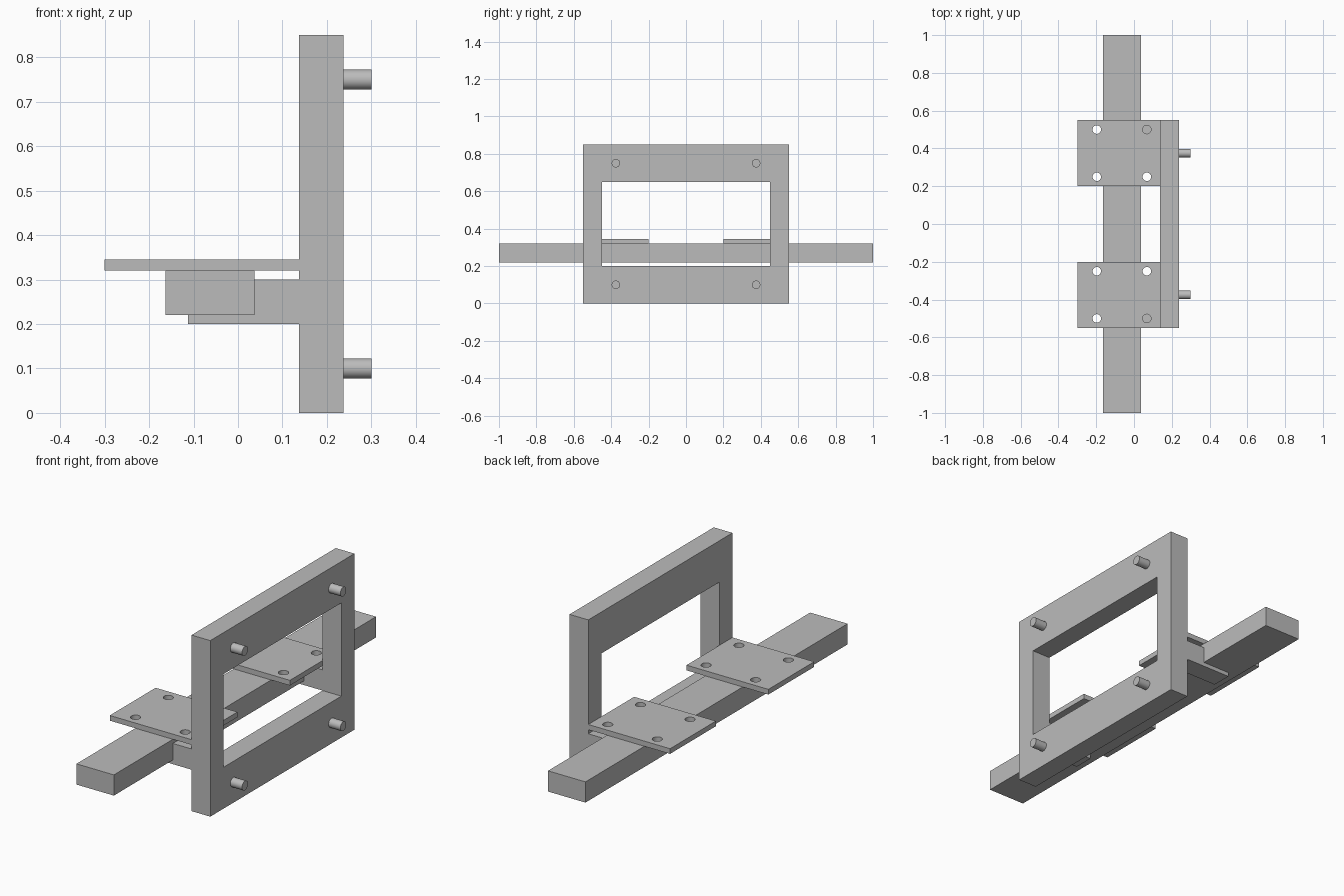
import bpy
import bmesh
import math
from mathutils import Matrix, Vector

default = bpy.data.objects.get("Cube")
if default:
    bpy.data.objects.remove(default, do_unlink=True)

grey = bpy.data.materials.new("plain_grey")
grey.use_nodes = True
colour = (0.5, 0.5, 0.5, 1)
grey.diffuse_color = colour
grey.node_tree.nodes["Principled BSDF"].inputs["Base Color"].default_value = colour


def finish(name, bm):
    """Turn a bmesh into a named object with crisp edges and smooth curves."""
    mesh = bpy.data.meshes.new(name)
    bm.to_mesh(mesh)
    bm.free()
    mesh.materials.append(grey)
    mesh.shade_smooth()
    mesh.set_sharp_from_angle(angle=math.radians(30))
    obj = bpy.data.objects.new(name, mesh)
    bpy.context.collection.objects.link(obj)
    return obj


def box(name, low, high):
    low, high = Vector(low), Vector(high)
    bm = bmesh.new()
    place = Matrix.Translation((low + high) / 2) @ Matrix.Diagonal((high - low).to_4d())
    place[3][3] = 1
    bmesh.ops.create_cube(bm, size=1, matrix=place)
    return finish(name, bm)


def cylinders(name, centres, radius, length, turn=Matrix.Identity(4)):
    bm = bmesh.new()
    for centre in centres:
        bmesh.ops.create_cone(bm, cap_ends=True, segments=32, radius1=radius,
                              radius2=radius, depth=length,
                              matrix=Matrix.Translation(centre) @ turn)
    return finish(name, bm)


def cut(obj, cutter):
    """Subtract the cutter, keep the result as plain mesh, drop the cutter."""
    cutter.hide_render = True
    mod = obj.modifiers.new("cut", 'BOOLEAN')
    mod.operation = 'DIFFERENCE'
    mod.solver = 'EXACT'
    mod.object = cutter
    graph = bpy.context.evaluated_depsgraph_get()
    mesh = bpy.data.meshes.new_from_object(obj.evaluated_get(graph))
    obj.modifiers.clear()
    obj.data = mesh
    mesh.shade_smooth()
    mesh.set_sharp_from_angle(angle=math.radians(30))
    bpy.data.objects.remove(cutter, do_unlink=True)


# Upright rectangular frame with its window
BACK, FACE = 0.137, 0.237
frame = box("upright_frame", (BACK, -0.55, 0), (FACE, 0.55, 0.85))
cut(frame, box("window_cutter", (0, -0.45, 0.2), (0.4, 0.45, 0.65)))

# Long bar running behind the frame
box("long_bar", (-0.163, -1, 0.22), (0.037, 1, 0.32))

# Drilled plate and support arm at each end of the frame
for side, word in ((-1, "front"), (1, "rear")):
    y_in, y_arm, y_out = 0.2, 0.45, 0.55
    lo, hi = sorted((side * y_in, side * y_out))
    plate = box(word + "_plate", (-0.3, lo, 0.32), (BACK, hi, 0.345))
    holes = [(x, side * y, 0.33) for x in (-0.197, 0.068) for y in (0.25, 0.5)]
    cut(plate, cylinders("hole_cutter", holes, 0.0225, 0.1))
    lo, hi = sorted((side * y_arm, side * y_out))
    box(word + "_support_arm", (-0.113, lo, 0.2), (BACK, hi, 0.3))

# Four round pins on the outer face of the frame
sideways = Matrix.Rotation(math.pi / 2, 4, 'Y')
pin_length = 0.3 - FACE
for y, word in ((-0.375, "front"), (0.375, "rear")):
    for z, level in ((0.1, "lower"), (0.75, "upper")):
        cylinders(f"{word}_{level}_pin", [(FACE + pin_length / 2, y, z)],
                  0.0225, pin_length, sideways)
